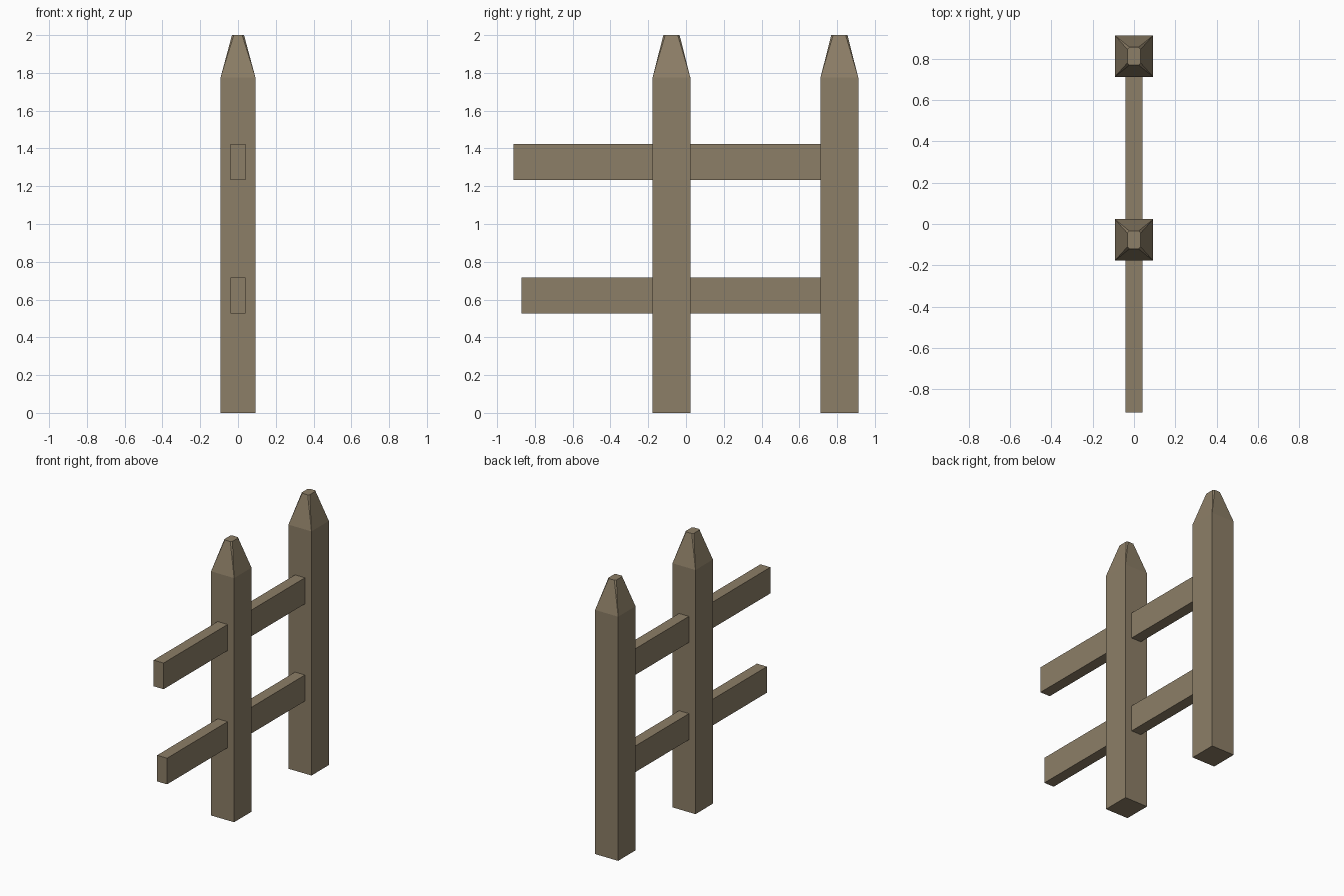
import bpy, bmesh

if "Cube" in bpy.data.objects:
    bpy.data.objects.remove(bpy.data.objects["Cube"])

wood = bpy.data.materials.new("weathered wood")
wood.diffuse_color = (0.265, 0.21, 0.135, 1)
wood.use_nodes = True
wood.node_tree.nodes["Principled BSDF"].inputs["Base Color"].default_value = wood.diffuse_color


def finish(bm, name):
    bmesh.ops.recalc_face_normals(bm, faces=bm.faces)
    mesh = bpy.data.meshes.new(name)
    bm.to_mesh(mesh)
    bm.free()
    mesh.materials.append(wood)
    obj = bpy.data.objects.new(name, mesh)
    bpy.context.collection.objects.link(obj)
    return obj


def post(name, y):
    """Square post with a tapered point and a blunt, corner-cut tip."""
    hx, hy, tx, ty, cut = 0.0925, 0.1, 0.032, 0.043, 0.01
    bm = bmesh.new()
    for sx in (-1, 1):
        for sy in (-1, 1):
            for z in (0, 1.775):
                bm.verts.new((sx * hx, y + sy * hy, z))
            bm.verts.new((sx * tx, y + sy * (ty - cut), 2))
            bm.verts.new((sx * (tx - cut), y + sy * ty, 2))
    bmesh.ops.convex_hull(bm, input=bm.verts[:])
    bmesh.ops.dissolve_limit(bm, angle_limit=0.01, verts=bm.verts[:], edges=bm.edges[:])
    return finish(bm, name)


def rail(name, y0, y1, z0, z1):
    bm = bmesh.new()
    bmesh.ops.create_cube(bm, size=1)
    for v in bm.verts:
        v.co = (v.co.x * 0.08,
                y1 if v.co.y > 0 else y0,
                z1 if v.co.z > 0 else z0)
    return finish(bm, name)


# Upright posts
post("middle_post", -0.077)
post("end_post", 0.812)

# Horizontal rails, running through the middle post into the end post
rail("upper_rail", -0.912, 0.8, 1.234, 1.424)
rail("lower_rail", -0.872, 0.8, 0.527, 0.717)
